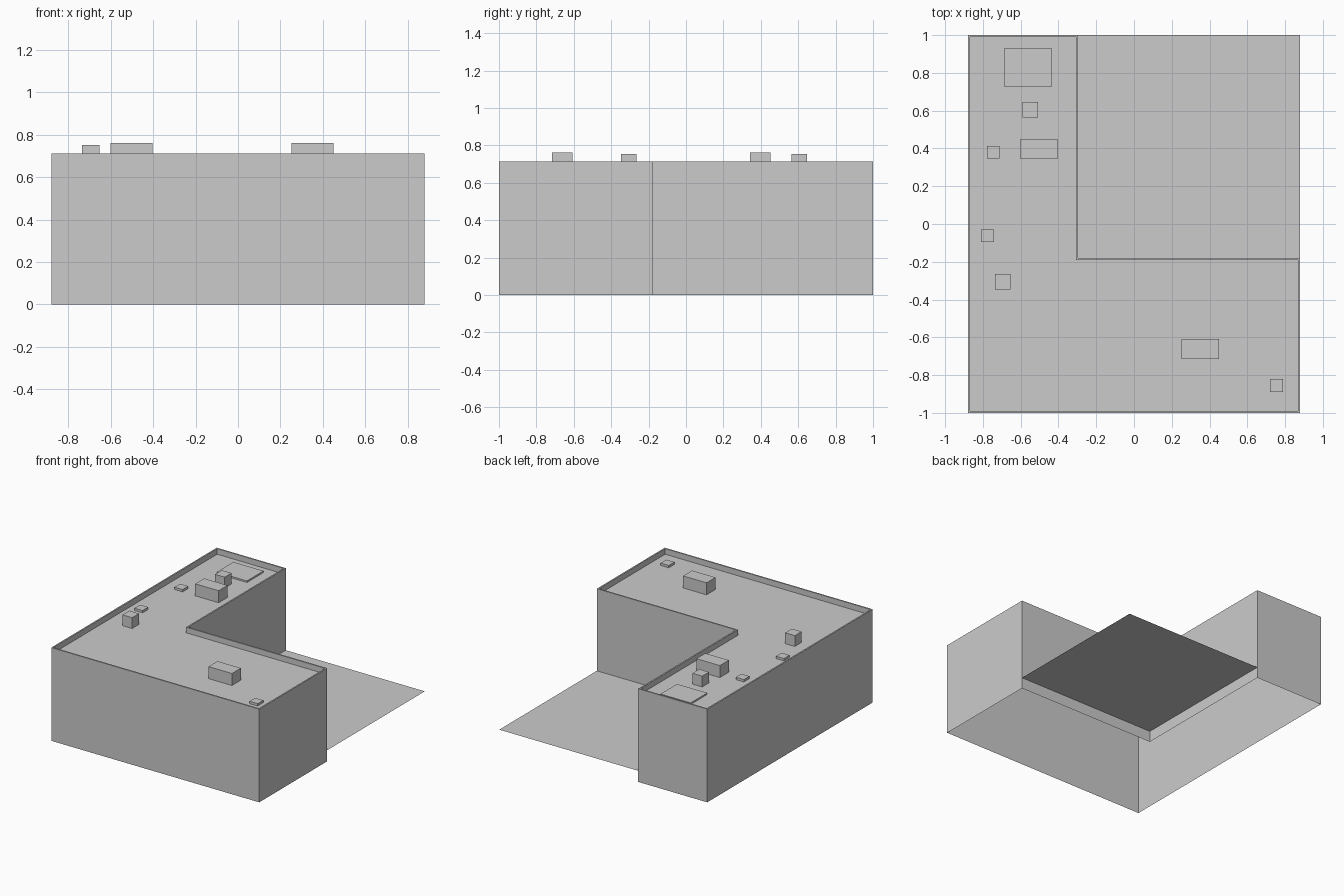
import bpy, bmesh

if "Cube" in bpy.data.objects:
    bpy.data.objects.remove(bpy.data.objects["Cube"])

TOP, ROOF, YARD, RIM = 0.713, 0.67, 0.085, 0.011
W, D = 0.88, 1.0            # half footprint
CX, CY = -0.296, -0.179     # inner corner of the L


def finish(name, bm):
    me = bpy.data.meshes.new(name)
    bm.to_mesh(me)
    bm.free()
    ob = bpy.data.objects.new(name, me)
    bpy.context.collection.objects.link(ob)
    return ob


def l_loop(bm, inset, z):
    i = inset
    pts = [(-W + i, -D + i), (W - i, -D + i), (W - i, CY - i),
           (CX - i, CY - i), (CX - i, D - i), (-W + i, D - i)]
    return [bm.verts.new((x, y, z)) for x, y in pts]


def box(name, x0, x1, y0, y1, z1):
    bm = bmesh.new()
    bmesh.ops.create_cube(bm, size=1)
    for v in bm.verts:
        v.co = (x0 if v.co.x < 0 else x1, y0 if v.co.y < 0 else y1,
                ROOF if v.co.z < 0 else z1)
    return finish(name, bm)


# L-shaped shell, open below: walls, parapet rim, inner parapet, sunken roof
bm = bmesh.new()
loops = [l_loop(bm, 0, 0), l_loop(bm, 0, TOP),
         l_loop(bm, RIM, TOP), l_loop(bm, RIM, ROOF)]
for a, b in zip(loops, loops[1:]):
    for i in range(6):
        j = (i + 1) % 6
        bm.faces.new((a[i], a[j], b[j], b[i]))
# roof as two quads meeting at the inner corner, plus the end of the wing
r = loops[-1]
bm.faces.new(r)
finish("building_shell", bm)

# Courtyard deck between the wings
bm = bmesh.new()
bm.faces.new([bm.verts.new((x, y, YARD)) for x, y in
              ((CX, CY), (W, CY), (W, D), (CX, D))])
finish("courtyard_deck", bm)

# Large rooftop air units
for n, (x, y) in enumerate(((-0.503, 0.397), (0.351, -0.662))):
    box(f"air_unit_{n}", x - 0.099, x + 0.099, y - 0.054, y + 0.054, 0.762)

# Small square chimneys
for n, (x, y) in enumerate(((-0.549, 0.606), (-0.694, -0.306))):
    box(f"chimney_{n}", x - 0.041, x + 0.041, y - 0.041, y + 0.041, 0.753)

# Low vents
for n, (x, y) in enumerate(((-0.745, 0.38), (-0.775, -0.062), (0.755, -0.855))):
    box(f"vent_{n}", x - 0.034, x + 0.034, y - 0.034, y + 0.034, ROOF + 0.018)

# Flat skylight slab
box("skylight", -0.689, -0.434, 0.728, 0.928, ROOF + 0.012)
